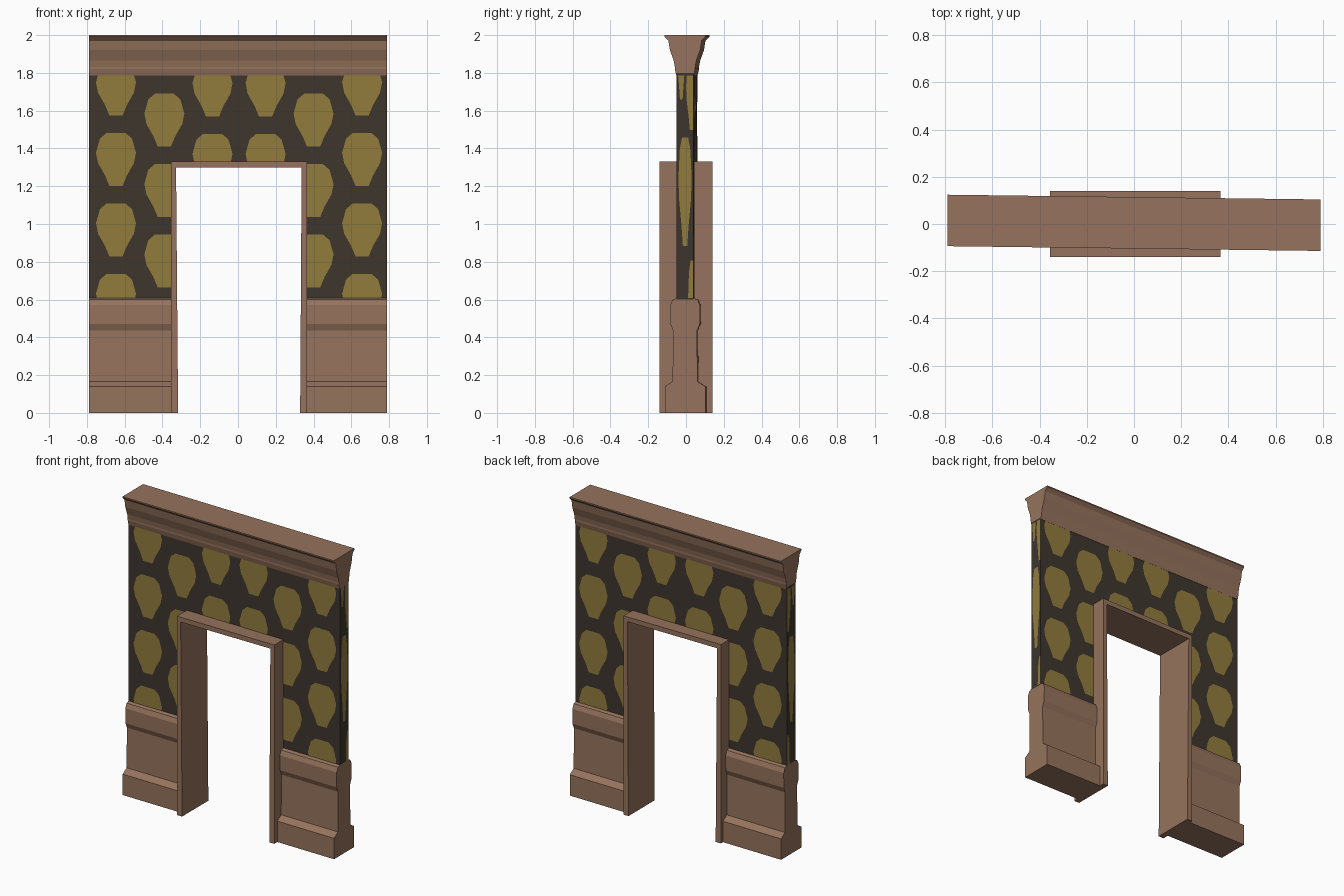
import bpy, bmesh
from mathutils import Vector

if "Cube" in bpy.data.objects:
    bpy.data.objects.remove(bpy.data.objects["Cube"])

def material(name, rgb):
    m = bpy.data.materials.new(name)
    m.diffuse_color = (*rgb, 1)
    m.use_nodes = True
    m.node_tree.nodes["Principled BSDF"].inputs["Base Color"].default_value = m.diffuse_color
    return m

WOOD = material("brown wood", (0.305, 0.171, 0.109))
DARK = material("dark wallpaper", (0.047, 0.036, 0.027))
GOLD = material("gold medallion", (0.283, 0.198, 0.045))
END, WALL = 0.79, 0.044            # half length, half wall thickness

def skew(x):
    """The wall runs slightly askew to the door frame."""
    return 0.005 - 0.0127 * x

def finish(bm, name, mat, fix=True):
    if fix:
        bmesh.ops.recalc_face_normals(bm, faces=bm.faces[:])
    me = bpy.data.meshes.new(name)
    bm.to_mesh(me)
    bm.free()
    me.materials.append(mat)
    ob = bpy.data.objects.new(name, me)
    bpy.context.collection.objects.link(ob)
    return ob

def prism(name, mat, a, b):
    """Closed solid between two matching outlines."""
    bm = bmesh.new()
    va, vb = [bm.verts.new(p) for p in a], [bm.verts.new(p) for p in b]
    bm.faces.new(va)
    bm.faces.new(vb)
    n = len(a)
    for i in range(n):
        j = (i + 1) % n
        bm.faces.new((va[i], va[j], vb[j], vb[i]))
    return finish(bm, name, mat)

def moulding(name, half, x0, x1):
    """Mirrored (half depth, z) profile swept along the wall."""
    prof = half + [(-y, z) for y, z in reversed(half)]
    return prism(name, WOOD, *[[(x, y + skew(x), z) for y, z in prof] for x in (x0, x1)])

# Papered wall with doorway notch
u = [(-END, .6), (-.345, .6), (-.345, 1.315), (.35, 1.315),
     (.35, .6), (END, .6), (END, 1.8), (-END, 1.8)]
prism("papered_wall", DARK, *[[(x, s * WALL + skew(x), z) for x, z in u] for s in (-1, 1)])

# Wainscot on both sides of the door, and the crown
wainscot = [(.107, 0), (.107, .14), (.066, .167), (.063, .435), (.078, .47), (.079, .57), (.066, .6), (.045, .607)]
moulding("left_wainscot", wainscot, -END, -.345)
moulding("right_wainscot", wainscot, .355, END)
moulding("crown_moulding", [(.046, 1.787), (.054, 1.82), (.054, 1.832), (.06, 1.865),
                            (.08, 1.92), (.088, 1.97), (.109, 1.992), (.109, 2)], -END, END)

# Door frame
f = [(-.356, 0), (-.356, 1.332), (.366, 1.332), (.366, 0),
     (.329, 0), (.337, 1.3), (-.328, 1.3), (-.317, 0)]
prism("door_frame", WOOD, *[[(x, y, z) for x, z in f] for y in (-.139, .139)])

# Gold medallions: thin inlays trimmed at the wall edges
HALF = [(.05, .14), (.085, .11), (.106, .035), (.095, -.02), (.058, -.085), (.035, -.14)]
SHAPE = HALF + [(-x, z) for x, z in reversed(HALF)]

def medallion(bm, cx, cz, sx, sz, clips, place, normal):
    """clips: (point, outward normal) planes in flat (u, 0, z) space."""
    t = bmesh.new()
    t.faces.new([t.verts.new((cx + x * sx, 0, cz + z * sz)) for x, z in SHAPE])
    for co, no in clips:
        bmesh.ops.bisect_plane(t, geom=t.verts[:] + t.edges[:] + t.faces[:],
                               plane_co=co, plane_no=no, clear_outer=True)
    for face in t.faces:
        new = bm.faces.new([bm.verts.new(place(v.co.x, v.co.z)) for v in face.verts])
        new.normal_update()
        if new.normal.dot(Vector(normal)) < 0:
            new.normal_flip()
    t.free()

bm = bmesh.new()
BAND = [((0, 0, 1.787), (0, 0, 1)), ((0, 0, .607), (0, 0, -1))]
columns = [(-.646, 1.715), (-.39, 1.55), (-.135, 1.71), (.146, 1.71), (.4, 1.55), (.657, 1.715)]
for s in (-1, 1):
    for cx, top in columns:
        for k in range(4):
            cz = top - k * .373
            clips = list(BAND)
            if abs(cx) < .3:                       # above the door
                if k > 1:
                    continue
                clips.append(((0, 0, 1.325), (0, 0, -1)))
            elif abs(cx) < .5 and cz < 1.38:       # beside the door
                side = 1 if cx > 0 else -1
                clips.append(((side * .353, 0, 0), (-side, 0, 0)))
            medallion(bm, cx, cz, 1, 1, clips,
                      lambda x, z: (x, s * (WALL + .0015) + skew(x), z), (0, s, 0))

# Stretched medallions on the two wall ends
EDGE = [((WALL, 0, 0), (1, 0, 0)), ((-WALL, 0, 0), (-1, 0, 0))]
for s in (-1, 1):
    for cy, cz, sx in ((0, 1.17, .33), (.035, 1.68, .28), (-.02, 1.84, .2), (.042, .52, .25)):
        medallion(bm, cy, cz, sx, 2.05 if cz < 1.5 else 1.3, BAND + EDGE,
                  lambda y, z: (s * (END + .001), y + skew(s * END), z), (s, 0, 0))
finish(bm, "wallpaper_medallions", GOLD, fix=False)
